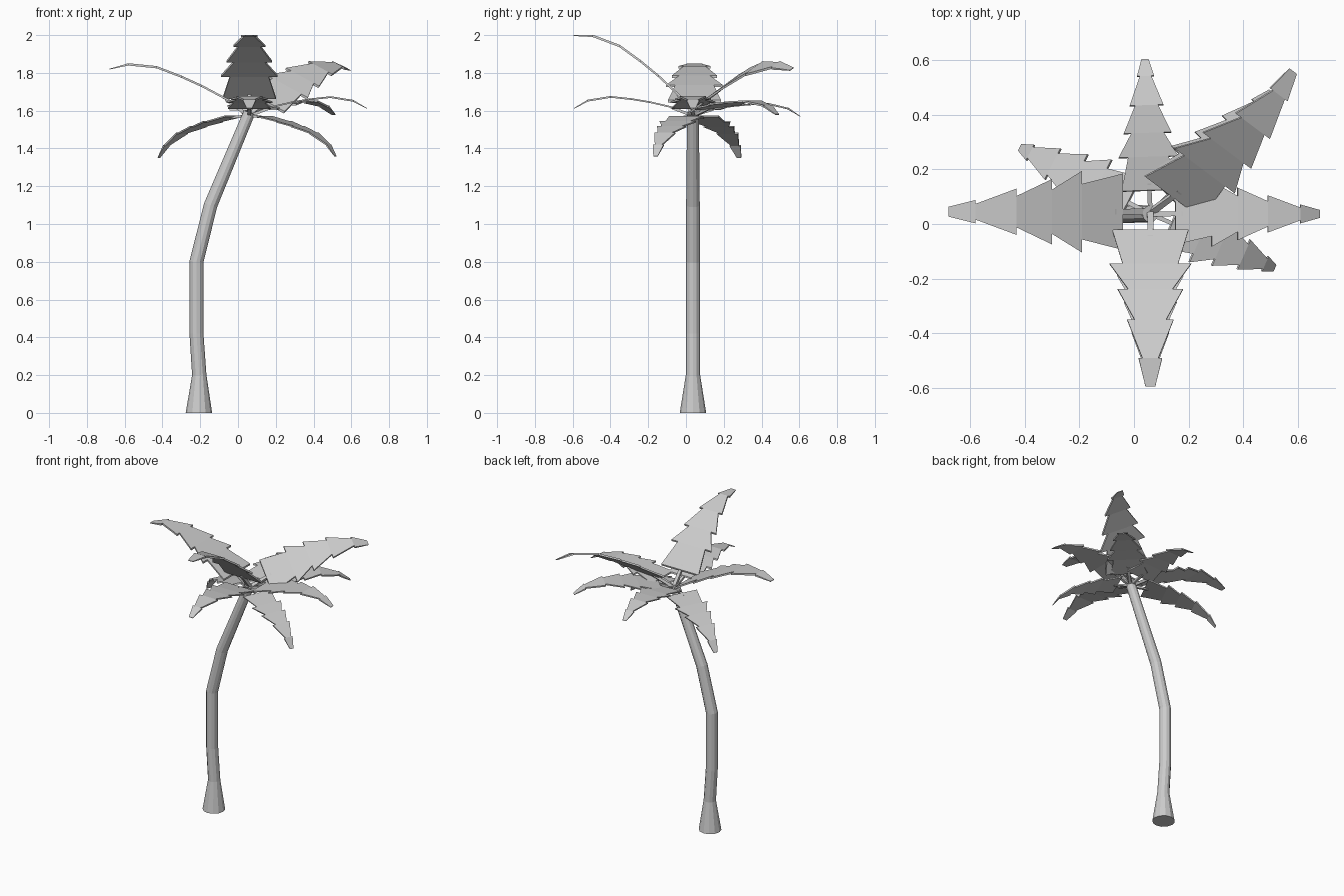
import bpy, bmesh
from math import radians, sin, cos, pi
from mathutils import Matrix, Vector

if "Cube" in bpy.data.objects:
    bpy.data.objects.remove(bpy.data.objects["Cube"])

CROWN = Vector((0.06, 0.037, 1.58))
SIDES = 12


def finish(name, bm):
    bmesh.ops.recalc_face_normals(bm, faces=bm.faces)
    me = bpy.data.meshes.new(name)
    bm.to_mesh(me)
    bm.free()
    ob = bpy.data.objects.new(name, me)
    bpy.context.collection.objects.link(ob)
    return ob


def loft(bm, rings):
    """Closed solid through a list of equal-length rings of points."""
    vs = [[bm.verts.new(p) for p in r] for r in rings]
    n = len(vs[0])
    for a, b in zip(vs, vs[1:]):
        for i in range(n):
            j = (i + 1) % n
            bm.faces.new((a[i], a[j], b[j], b[i]))
    bm.faces.new(vs[0][::-1])
    bm.faces.new(vs[-1])


# Trunk: x, z, radius, ring tilt (degrees)
trunk_path = [(-0.207, 0.0, 0.07, 0), (-0.205, 0.2, 0.038, 0),
              (-0.22, 0.42, 0.037, 0), (-0.22, 0.8, 0.037, 7),
              (-0.145, 1.1, 0.036, 18), (0.06, 1.59, 0.031, 22)]
bm = bmesh.new()
rings = []
for x, z, r, tilt in trunk_path:
    t = radians(tilt)
    ring = []
    for i in range(SIDES):
        a = 2 * pi * i / SIDES
        ring.append((x + r * cos(a) * cos(t), CROWN.y + r * sin(a), z - r * cos(a) * sin(t)))
    rings.append(ring)
loft(bm, rings)
finish("trunk", bm)

# Leaf profile: reach, height, half width at each notch
stations = [(0.10, 0.07, 0.14), (0.25, 0.15, 0.15), (0.36, 0.20, 0.12),
            (0.49, 0.25, 0.085), (0.64, 0.265, 0.043), (0.74, 0.24, 0.018)]
CHORD = radians(18)
THICK = 0.006


def section(x, z, w, h):
    return [(x, -w, z - h), (x, w, z - h), (x, w, z + h), (x, -w, z + h)]


def leaf(name, azimuth, pitch, scale, roll=0, shift=(0, 0, 0)):
    bm = bmesh.new()
    # Notched blade: every segment tapers toward the tip
    for i, (a, b) in enumerate(zip(stations, stations[1:])):
        last = i == len(stations) - 2
        end = b[2] if last else b[2] * 0.68
        loft(bm, [section(*a, THICK), section(b[0], b[1], end, 0.002 if last else THICK)])
    # Stem from the crown to the blade
    loft(bm, [section(0, -0.01, 0.012, 0.012), section(0.13, 0.083, 0.010, 0.010)])
    m = (Matrix.Translation(CROWN + Vector(shift))
         @ Matrix.Rotation(radians(azimuth), 4, 'Z')
         @ Matrix.Rotation(-radians(pitch) - CHORD, 4, 'Y')
         @ Matrix.Rotation(radians(roll), 4, 'X')
         @ Matrix.Rotation(CHORD, 4, 'Y')
         @ Matrix.Scale(scale, 4))
    bm.transform(m)
    finish(name, bm)


# Large upper leaves
leaf("upper_leaf_left", 180, 0, 1.0, 0, (0, 0.008, 0))
leaf("upper_leaf_front", -90, 15, 1.0, 0, (0, 0.02, -0.006))
leaf("upper_leaf_back_right", 45, 0, 1.0, 25)

# Smaller middle leaves
leaf("middle_leaf_right", 0, -15, 0.80)
leaf("middle_leaf_front", -90, -15, 0.81)
leaf("middle_leaf_back", 92, -19, 0.73)
leaf("middle_leaf_back_right", 45, -18, 0.81)

# Drooping lower leaves
leaf("lower_leaf_left", 153, -41, 0.75)
leaf("lower_leaf_right", -23.5, -42, 0.70)
